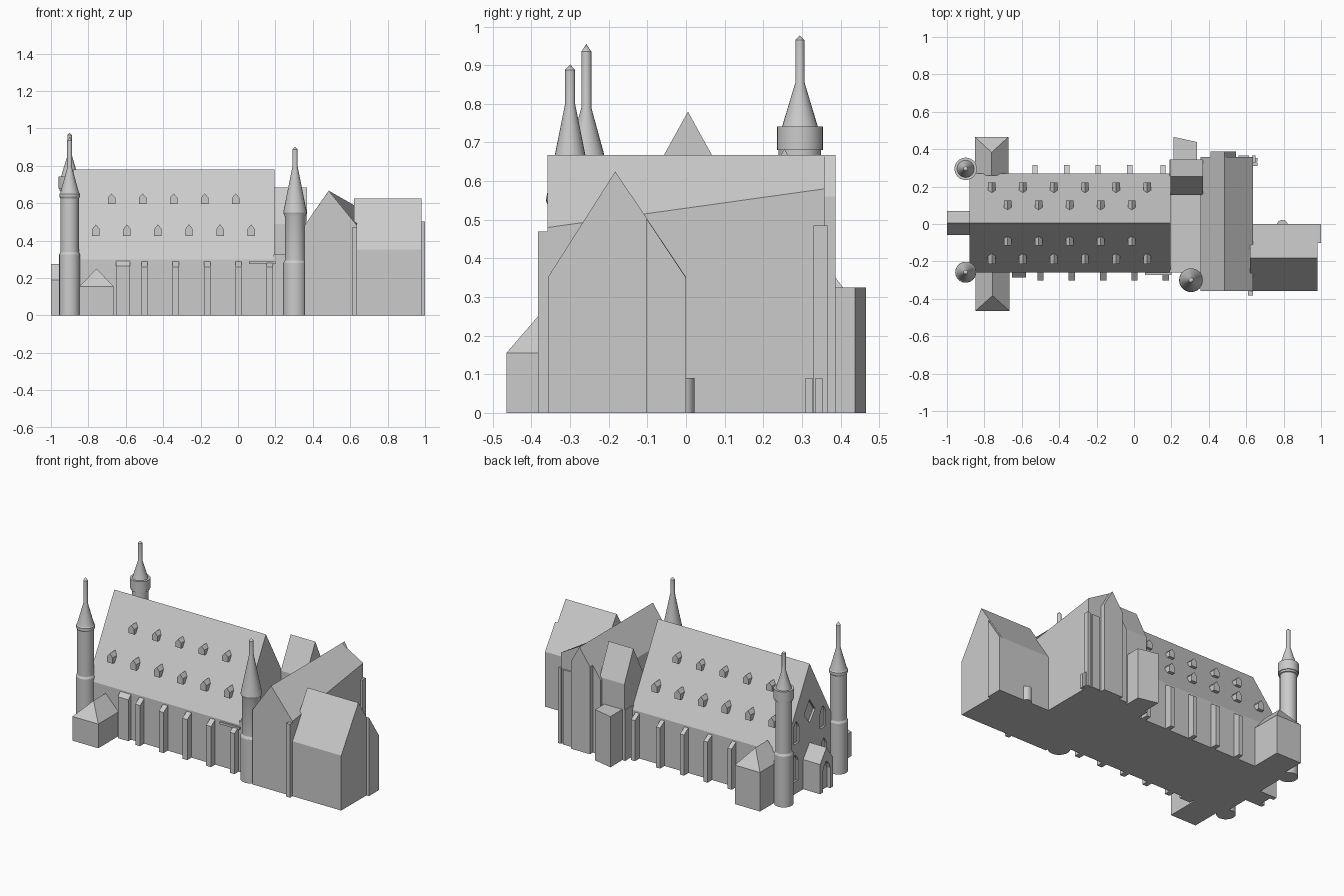
import bpy, bmesh, math

if "Cube" in bpy.data.objects:
    bpy.data.objects.remove(bpy.data.objects["Cube"])

def mesh_object(name, bm):
    bmesh.ops.recalc_face_normals(bm, faces=bm.faces)
    me = bpy.data.meshes.new(name)
    bm.to_mesh(me)
    bm.free()
    ob = bpy.data.objects.new(name, me)
    bpy.context.collection.objects.link(ob)
    return ob

def loft(name, a, b):
    """Solid between two matching rings of 3D points."""
    bm = bmesh.new()
    va = [bm.verts.new(p) for p in a]
    vb = [bm.verts.new(p) for p in b]
    n = len(a)
    bm.faces.new(va)
    bm.faces.new(vb[::-1])
    for i in range(n):
        j = (i + 1) % n
        bm.faces.new((va[i], vb[i], vb[j], va[j]))
    return mesh_object(name, bm)

def along_x(name, prof, x0, x1):
    return loft(name, [(x0, y, z) for y, z in prof], [(x1, y, z) for y, z in prof])

def along_y(name, prof, y0, y1):
    return loft(name, [(x, y0, z) for x, z in prof], [(x, y1, z) for x, z in prof])

def box(name, x0, x1, y0, y1, z1, z0=0):
    return along_x(name, [(y0, z0), (y1, z0), (y1, z1), (y0, z1)], x0, x1)

def gable(a, b, eave, mid, top, base=0):
    return [(a, base), (b, base), (b, eave), (mid, top), (a, eave)]

def arch(c, half, z0, z1):
    """Pointed arch outline."""
    s = z1 - half * 1.6
    return [(c - half, z0), (c + half, z0), (c + half, s), (c + half * 0.7, s + half * 0.8),
            (c, z1), (c - half * 0.7, s + half * 0.8), (c - half, s)]

def cut(target, cutters):
    for c in cutters:
        m = target.modifiers.new("recess", 'BOOLEAN')
        m.operation = 'DIFFERENCE'
        m.solver = 'EXACT'
        m.object = c
        bpy.context.view_layer.objects.active = target
        bpy.ops.object.modifier_apply(modifier=m.name)
        bpy.data.objects.remove(c)

def turret(name, x, y, prof, n=24):
    """Revolved tower; prof is (radius, z), ending at a point."""
    bm = bmesh.new()
    rings = [[bm.verts.new((x + r * math.cos(2 * math.pi * i / n),
                            y + r * math.sin(2 * math.pi * i / n), z)) for i in range(n)]
             for r, z in prof[:-1]]
    bm.faces.new(rings[0])
    tip = bm.verts.new((x, y, prof[-1][1]))
    for i in range(n):
        j = (i + 1) % n
        for a, b in zip(rings, rings[1:]):
            bm.faces.new((a[i], a[j], b[j], b[i]))
        bm.faces.new((rings[-1][i], rings[-1][j], tip))
    ob = mesh_object(name, bm)
    bpy.ops.object.select_all(action='DESELECT')
    bpy.context.view_layer.objects.active = ob
    ob.select_set(True)
    bpy.ops.object.shade_smooth_by_angle(angle=math.radians(25))

# Nave with recessed west windows
nave = along_x("nave", gable(-0.26, 0.27, 0.30, 0.005, 0.78), -0.88, 0.195)
wins = [arch(-0.13, 0.028, 0.32, 0.46), arch(0.14, 0.028, 0.32, 0.46),
        arch(-0.14, 0.028, 0.08, 0.25), arch(0.15, 0.028, 0.08, 0.25),
        [(0.005, 0.40), (0.06, 0.47), (0.005, 0.55), (-0.05, 0.47)]]
cut(nave, [along_x("window_cutter", w, -0.9, -0.867) for w in wins])

# West porch with doorway
porch = along_x("west_porch", gable(-0.06, 0.07, 0.19, 0.005, 0.275), -1.0, -0.87)
cut(porch, [along_x("door_cutter", arch(0.005, 0.038, -0.01, 0.19), -1.02, -0.975)])

# Hipped side porches
def hip_porch(name, x0, x1, y_out, y_in, y_apex, eave, top):
    box(name, x0, x1, min(y_out, y_in), max(y_out, y_in), eave)
    xm = (x0 + x1) / 2
    bm = bmesh.new()
    a, b, c, d, p, q = [bm.verts.new(v) for v in (
        (x0, y_out, eave), (x1, y_out, eave), (x1, y_in, eave), (x0, y_in, eave),
        (xm, y_apex, top), (xm, y_in, top))]
    for f in ((a, b, p), (b, c, q, p), (c, d, q), (d, a, p, q), (a, d, c, b)):
        bm.faces.new(f)
    mesh_object(name + "_roof", bm)

hip_porch("south_porch", -0.848, -0.665, -0.465, -0.25, -0.383, 0.155, 0.25)
hip_porch("north_porch", -0.85, -0.672, 0.465, 0.26, 0.383, 0.25, 0.355)

# Buttresses
def buttress(x, w, s, y_in, y_out, top):
    prof = [(s * y_in, 0), (s * y_out, 0), (s * y_out, top - 0.025), (s * y_in, top + 0.01)]
    along_x("buttress", prof, x - w, x + w)

buttress(-0.615, 0.038, -1, 0.25, 0.285, 0.29)
for x in (-0.5, -0.333, -0.165, 0.003, 0.17):
    buttress(x, 0.017, -1, 0.25, 0.302, 0.285)
for x in (-0.53, -0.36, -0.192, -0.023, 0.155):
    buttress(x, 0.014, 1, 0.26, 0.315, 0.285)
box("wall_ledge", 0.06, 0.2, -0.272, -0.25, 0.29, 0.275)

# Dormers, two rows on each slope
for s in (-1, 1):
    off = 0.005
    for i in range(6):
        x = -0.76 + i * 0.166
        along_y("dormer", gable(x - 0.02, x + 0.02, 0.462, x, 0.487, 0.425),
                off + s * 0.218, off + s * 0.15)
        if i < 5:
            x += 0.084
            along_y("dormer", gable(x - 0.02, x + 0.02, 0.63, x, 0.652, 0.597),
                    off + s * 0.12, off + s * 0.06)

# Link between nave and transept, with chapel and annex on the north
box("link", 0.19, 0.37, -0.26, 0.345, 0.325)
along_x("chapel", gable(0.155, 0.345, 0.49, 0.255, 0.685), 0.195, 0.37)
plan = [(0.21, 0.33), (0.338, 0.33), (0.338, 0.438), (0.21, 0.466)]
loft("annex", [(x, y, 0) for x, y in plan], [(x, y, 0.325) for x, y in plan])

# Transept, its east eave rising toward the north
def section(y, east):
    return [(0.355, y, 0), (0.637, y, 0), (0.637, y, east), (0.485, y, 0.667), (0.355, y, 0.48)]
loft("transept", section(-0.358, 0.48), section(0.358, 0.58))
along_y("north_gable_bay", gable(0.41, 0.545, 0.56, 0.485, 0.667), 0.35, 0.387)
box("corner_post", 0.61, 0.637, -0.383, -0.34, 0.47)
box("north_post", 0.56, 0.615, 0.35, 0.366, 0.48)
box("corner_post", 0.63, 0.65, 0.33, 0.366, 0.485)
for y in (0.31, 0.335):
    box("small_post", 0.63, 0.66, y, y + 0.018, 0.09)

# Choir with end slab and low round stub
along_x("choir", gable(-0.357, 0.0, 0.352, -0.183, 0.625), 0.62, 0.982)
along_x("choir_end_slab", [(-0.102, 0), (0, 0), (0, 0.35), (-0.102, 0.503)], 0.975, 1.0)
turret("round_stub", 0.793, -0.008, [(0.03, 0), (0.03, 0.09), (0.001, 0.09), (0, 0.09)])

# Turrets
turret("southwest_turret", -0.9, -0.258, [
    (0.056, 0), (0.056, 0.325), (0.049, 0.338), (0.049, 0.625), (0.055, 0.635), (0.055, 0.65),
    (0.05, 0.655), (0.013, 0.79), (0.013, 0.935), (0, 0.955)])
turret("northwest_turret", -0.9, 0.295, [
    (0.056, 0), (0.056, 0.325), (0.049, 0.338), (0.049, 0.665), (0.055, 0.668), (0.055, 0.68),
    (0.06, 0.68), (0.06, 0.742), (0.046, 0.742), (0.012, 0.855), (0.012, 0.965), (0, 0.977)])
turret("southeast_turret", 0.305, -0.3, [
    (0.064, 0), (0.064, 0.28), (0.055, 0.295), (0.055, 0.53), (0.063, 0.55),
    (0.013, 0.80), (0.013, 0.888), (0, 0.902)])
